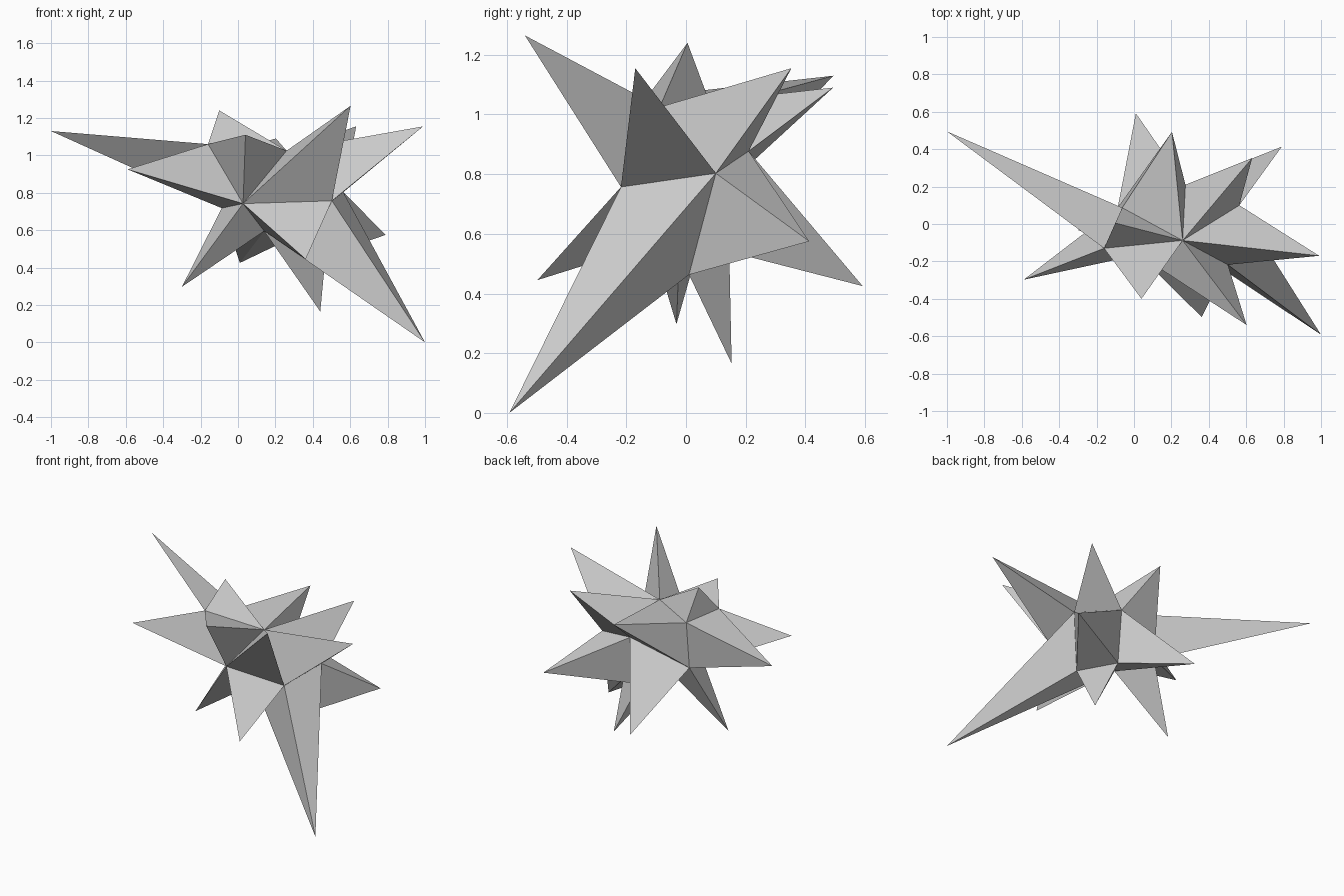
import bpy, bmesh

# corner points of the hidden core
core = {
    "A": (0.502, -0.218, 0.757), "B": (0.563, 0.10, 0.803), "C": (0.26, -0.088, 1.025),
    "D": (-0.16, -0.13, 1.06), "E": (0.027, -0.165, 0.742), "F": (0.275, 0.21, 0.877),
    "G": (-0.063, 0.087, 1.02), "H": (0.468, 0.01, 0.463), "I": (0.25, 0.145, 0.54),
    "J": (0.14, -0.02, 0.595), "K": (-0.087, 0.088, 0.718),
}

# one spike per core face: base corners and tip
spikes = {
    "CAB": (0.99, -0.17, 1.155), "CBF": (0.632, 0.353, 1.155),
    "CFKG": (0.203, 0.493, 1.09), "CGD": (-0.10, 0.005, 1.24),
    "CDE": (0.04, -0.40, 1.11), "CEA": (0.602, -0.54, 1.265),
    "BFIH": (0.79, 0.413, 0.575), "KJIF": (0.01, 0.592, 0.425),
    "DGK": (-1.0, 0.495, 1.13), "DEK": (-0.59, -0.298, 0.925),
    "EKJ": (-0.30, -0.032, 0.297), "HIJ": (0.44, 0.153, 0.165),
    "EAJ": (0.362, -0.498, 0.445), "ABHJ": (1.0, -0.592, 0.0),
}

bm = bmesh.new()
corner = {k: bm.verts.new(p) for k, p in core.items()}
for base, tip in spikes.items():
    top = bm.verts.new(tip)
    for a, b in zip(base, base[1:] + base[0]):
        bm.faces.new((corner[a], corner[b], top))
bmesh.ops.recalc_face_normals(bm, faces=bm.faces)

# spiked burst object, flat shaded
mesh = bpy.data.meshes.new("spiky_burst")
bm.to_mesh(mesh)
bm.free()
bpy.context.collection.objects.link(bpy.data.objects.new("spiky_burst", mesh))
